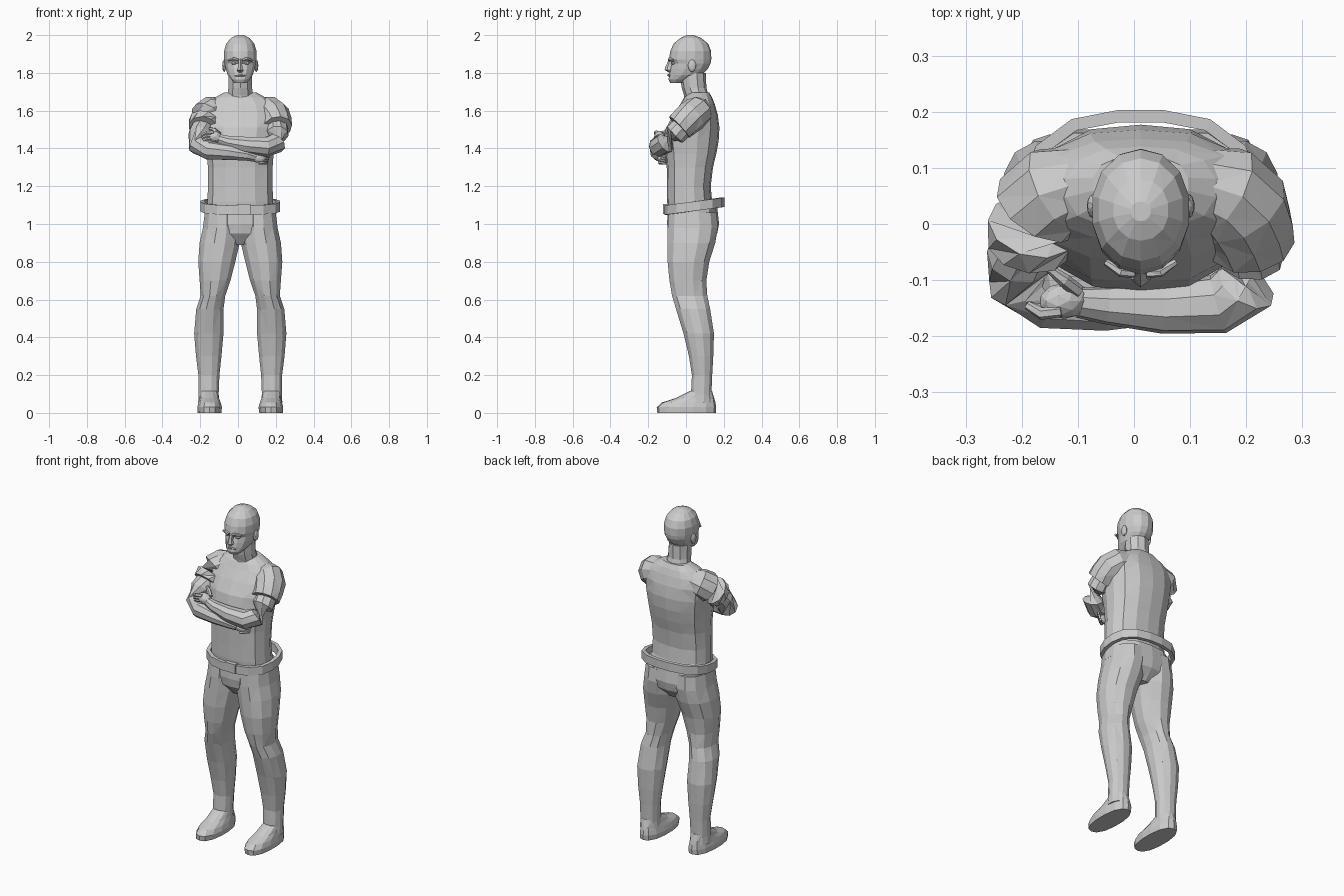
import bpy, bmesh
from math import sin, cos, pi
from mathutils import Vector, Matrix

CX = 0.012  # body centre line


def finish(name, rings, cap=True):
    """Skin a list of point rings into one faceted object."""
    bm = bmesh.new()
    vs = [[bm.verts.new(p) for p in r] for r in rings]
    n = len(vs[0])
    for k, (a, b) in enumerate(zip(vs, vs[1:])):
        for i in range(n):
            j = (i + 1) % n
            if (i + k) % 2:
                bm.faces.new((a[i], a[j], b[j]))
                bm.faces.new((a[i], b[j], b[i]))
            else:
                bm.faces.new((a[i], a[j], b[i]))
                bm.faces.new((a[j], b[j], b[i]))
    if cap:
        bm.faces.new(vs[0])
        bm.faces.new(vs[-1])
    bmesh.ops.recalc_face_normals(bm, faces=bm.faces)
    me = bpy.data.meshes.new(name)
    bm.to_mesh(me)
    bm.free()
    ob = bpy.data.objects.new(name, me)
    bpy.context.collection.objects.link(ob)
    return ob


def loft(name, rings, n=12, p=2.3, side=1, tilt=0, cap=True):
    """Stacked rounded sections: (z, x inner, x outer, y front, y back)."""
    out = []
    for z, x0, x1, y0, y1 in rings:
        ring = []
        for i in range(n):
            t = 2 * pi * (i + 0.5) / n
            c, s = cos(t), sin(t)
            f = (abs(c) ** p + abs(s) ** p) ** (-1 / p)
            y = (y0 + y1) / 2 + (y1 - y0) / 2 * s * f
            x = (x0 + x1) / 2 + (x1 - x0) / 2 * c * f
            ring.append((CX + side * x, y, z + tilt * y))
        out.append(ring)
    return finish(name, out, cap)


def body(name, rings, **kw):
    """Symmetric loft: (z, half width, y front, y back)."""
    return loft(name, [(z, -w, w, a, b) for z, w, a, b in rings], **kw)


def tube(name, path, n=8):
    """Round limb along a path of (x, y, z, radius)."""
    pts = [Vector(p[:3]) for p in path]
    out = []
    for i, p in enumerate(pts):
        d = (pts[min(i + 1, len(pts) - 1)] - pts[max(i - 1, 0)]).normalized()
        u = d.cross(Vector((0.3, 1, 0.8))).normalized()
        v = d.cross(u)
        r = path[i][3]
        out.append([p + r * (u * cos(2 * pi * k / n) + v * sin(2 * pi * k / n)) for k in range(n)])
    return finish(name, out)


def blob(name, loc, size, rot=0):
    bm = bmesh.new()
    bmesh.ops.create_icosphere(bm, subdivisions=2, radius=1)
    bm.transform(Matrix.Translation(loc) @ Matrix.Rotation(rot, 4, 'Y') @ Matrix.Diagonal((*size, 1)))
    me = bpy.data.meshes.new(name)
    bm.to_mesh(me)
    bm.free()
    bpy.context.collection.objects.link(bpy.data.objects.new(name, me))


def box(name, loc, size):
    bpy.ops.mesh.primitive_cube_add(size=1, location=loc)
    ob = bpy.context.object
    ob.name, ob.scale = name, size


# Head, neck
body("head", [(1.747, .032, -.083, -.02), (1.765, .05, -.092, .02), (1.79, .068, -.09, .085),
              (1.82, .078, -.085, .115), (1.85, .084, -.077, .13), (1.872, .087, -.09, .134),
              (1.915, .088, -.083, .133), (1.955, .076, -.066, .117), (1.985, .05, -.03, .08),
              (2.0, .018, .005, .04)], n=14, p=2.1)
body("neck", [(1.62, .085, -.01, .135), (1.68, .072, -.01, .12), (1.72, .066, -.022, .108),
              (1.80, .064, -.035, .105)], n=10, p=2)

# Face details
body("nose", [(1.802, .012, -.09, -.06), (1.815, .02, -.113, -.06), (1.83, .013, -.11, -.06),
              (1.875, .009, -.09, -.06)], n=6, p=2)
tube("mouth", [(CX - .03, -.08, 1.786, .004), (CX, -.093, 1.788, .007), (CX + .03, -.08, 1.786, .004)], 6)
for s in (-1, 1):
    tube("brow", [(CX + s * .012, -.088, 1.868, .008), (CX + s * .035, -.086, 1.875, .009),
                  (CX + s * .062, -.068, 1.866, .006)], 6)
    blob("eye", (CX + s * .034, -.067, 1.851), (.015, .012, .008))
    blob("ear", (CX + s * .085, .032, 1.838), (.011, .022, .033))

# Shirt trunk
body("shirt", [(1.06, .182, -.095, .16), (1.12, .175, -.1, .138), (1.2, .173, -.1, .131),
               (1.3, .173, -.102, .143), (1.37, .178, -.108, .16), (1.44, .186, -.12, .173),
               (1.51, .195, -.105, .177), (1.58, .2, -.066, .168), (1.635, .18, -.03, .152),
               (1.67, .135, -.01, .138), (1.697, .085, .02, .122)], n=14, p=2.5)

# Belt and buckle
belt = body("belt", [(1.063, .2, -.105, .193), (1.113, .2, -.105, .193)], n=16, p=2.6, tilt=.14, cap=False)
mod = belt.modifiers.new("thickness", 'SOLIDIFY')
mod.thickness, mod.offset = .022, 0
box("buckle", (.03, -.107, 1.08), (.07, .028, .052))

# Trousers
body("hips", [(1.09, .185, -.097, .165), (1.0, .198, -.1, .175), (.95, .15, -.092, .165),
              (.89, .05, -.045, .11)], n=14, p=2.4)
for s in (-1, 1):
    loft("trouser_leg", [(1.06, .0, .19, -.095, .165), (.98, -.005, .2, -.1, .172), (.9, .0, .218, -.1, .158),
                         (.8, .024, .225, -.1, .126), (.7, .05, .217, -.09, .11), (.62, .078, .211, -.076, .115),
                         (.55, .087, .235, -.055, .13), (.42, .087, .246, -.015, .15),
                         (.3, .098, .236, .014, .146), (.2, .109, .223, .03, .14), (.1, .113, .222, .025, .136),
                         (.055, .11, .224, .015, .142)], n=12, p=2.2, side=s)
    loft("shoe", [(0, .1, .226, -.152, .158), (.03, .096, .228, -.155, .16), (.055, .103, .222, -.128, .156),
                  (.078, .112, .216, -.055, .15), (.115, .122, .212, .02, .138)], n=14, p=2.4, side=s)
    # Sleeve with a slightly flared hem
    tube("sleeve", [(CX + s * x, y, z, r) for x, y, z, r in
                    [(.1, .075, 1.61, .065), (.15, .06, 1.595, .084), (.18, .03, 1.57, .087),
                     (.192, -.005, 1.54, .082), (.197, -.035, 1.512, .078)]], 10)

# Crossed arms: one lies on top, the other tucks under
tube("upper_crossed_arm", [(.205, 0, 1.53, .058), (.208, -.06, 1.475, .06), (.2, -.11, 1.428, .057),
                           (.15, -.143, 1.41, .054), (.05, -.15, 1.418, .046), (-.05, -.145, 1.434, .034),
                           (-.1, -.14, 1.45, .027)], 9)
tube("lower_crossed_arm", [(-.185, 0, 1.53, .058), (-.203, -.06, 1.475, .06), (-.207, -.1, 1.415, .057),
                           (-.155, -.136, 1.39, .052), (-.05, -.148, 1.38, .043), (.05, -.145, 1.366, .033),
                           (.09, -.135, 1.353, .025)], 9)

# Hands: palm plus four fingers and a thumb
blob("upper_palm", (-.125, -.137, 1.462), (.045, .032, .032), .3)
blob("lower_palm", (.105, -.132, 1.35), (.04, .02, .026), .15)
for i in range(4):
    d = i * .016
    tube("upper_finger", [(-.13, -.155 + d * .3, 1.485 - d, .011), (-.165, -.16 + d * .2, 1.482 - d, .011),
                          (-.19, -.145, 1.47 - d, .008)], 6)
    tube("lower_finger", [(.11, -.14, 1.372 - d, .01), (.145 - d * .2, -.125, 1.362 - d * .8, .009),
                          (.165 - d * .3, -.105, 1.355 - d * .7, .007)], 6)
tube("upper_thumb", [(-.1, -.12, 1.475, .013), (-.125, -.1, 1.497, .012), (-.15, -.08, 1.505, .008)], 6)
